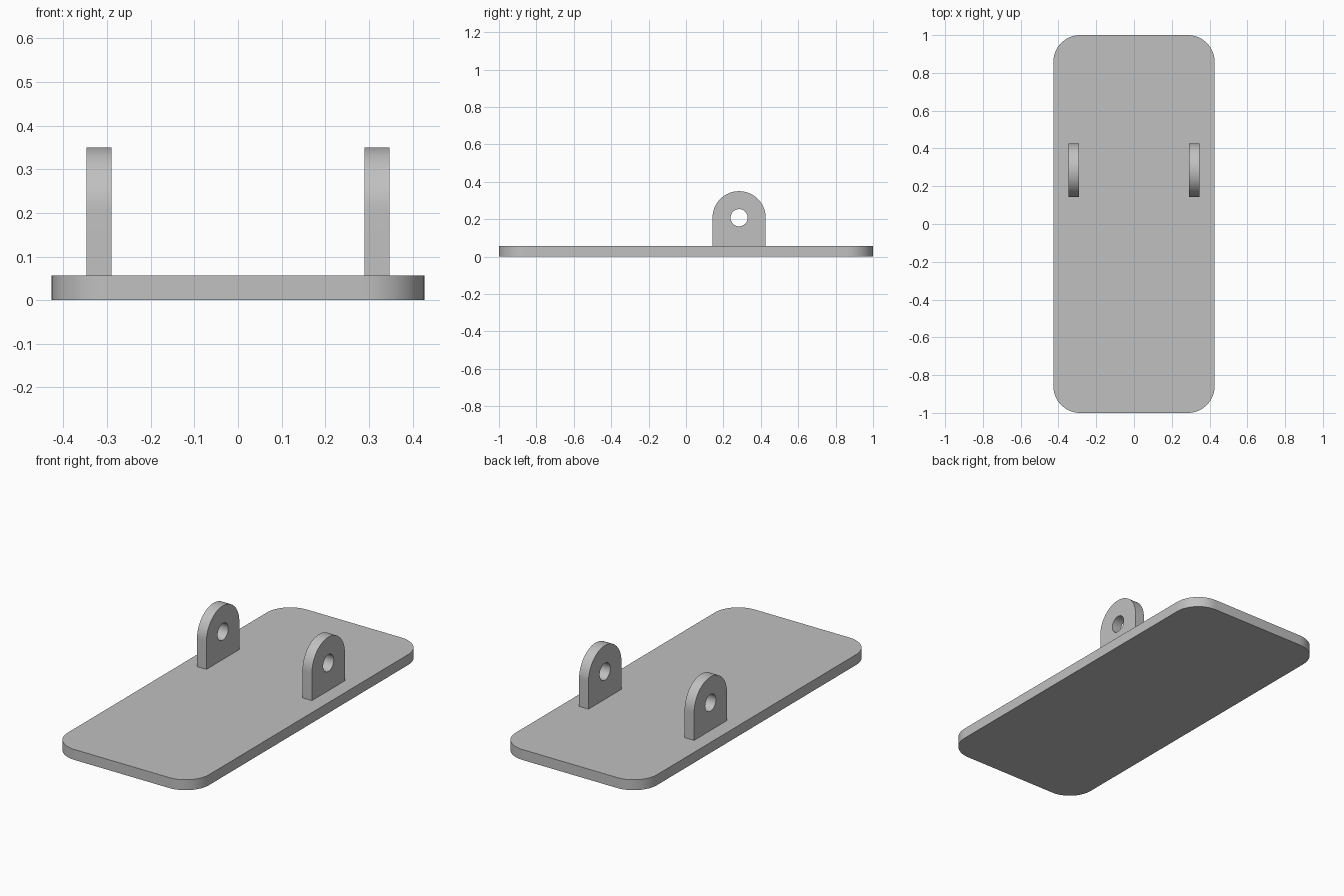
import bpy, bmesh
from math import cos, sin, pi, radians
from mathutils import Matrix, Vector

cube = bpy.data.objects.get("Cube")
if cube:
    bpy.data.objects.remove(cube, do_unlink=True)

THICK = 0.057          # plate and lug thickness
HALF_W, HALF_L = 0.427, 1.0
RADIUS = 0.142         # plate corners and lug tops
HOLE = 0.046
LUG_X, LUG_Y, LUG_Z = 0.29, 0.284, 0.208

grey = bpy.data.materials.new("light grey")
grey.use_nodes = True
colour = (0.53, 0.53, 0.53, 1)
grey.diffuse_color = colour
grey.node_tree.nodes["Principled BSDF"].inputs["Base Color"].default_value = colour


def arc(cx, cy, r, start, end, steps):
    """Points along an arc, angles in degrees."""
    angles = [radians(start + (end - start) * i / steps) for i in range(steps + 1)]
    return [(cx + r * cos(a), cy + r * sin(a)) for a in angles]


def extruded(name, loops, depth, matrix):
    """Fill closed outlines (later ones are holes) and extrude along local z."""
    bm = bmesh.new()
    edges = []
    for loop in loops:
        verts = [bm.verts.new((x, y, 0)) for x, y in loop]
        edges += [bm.edges.new((v, verts[i - 1])) for i, v in enumerate(verts)]
    bmesh.ops.triangle_fill(bm, edges=edges, use_beauty=True, normal=Vector((0, 0, 1)))
    result = bmesh.ops.extrude_face_region(bm, geom=bm.faces[:], use_keep_orig=True)
    top = [g for g in result["geom"] if isinstance(g, bmesh.types.BMVert)]
    bmesh.ops.translate(bm, verts=top, vec=(0, 0, depth))
    bmesh.ops.recalc_face_normals(bm, faces=bm.faces[:])
    bmesh.ops.dissolve_limit(bm, angle_limit=radians(0.5), verts=bm.verts[:], edges=bm.edges[:])
    bm.transform(matrix)
    mesh = bpy.data.meshes.new(name)
    bm.to_mesh(mesh)
    bm.free()
    mesh.materials.append(grey)
    obj = bpy.data.objects.new(name, mesh)
    bpy.context.collection.objects.link(obj)
    bpy.ops.object.select_all(action="DESELECT")
    obj.select_set(True)
    bpy.context.view_layer.objects.active = obj
    bpy.ops.object.shade_smooth_by_angle(angle=radians(30))
    return obj


# Base plate with rounded corners
outline = []
for sx, sy, start in ((1, 1, 0), (-1, 1, 90), (-1, -1, 180), (1, -1, 270)):
    outline += arc(sx * (HALF_W - RADIUS), sy * (HALF_L - RADIUS), RADIUS, start, start + 90, 16)
extruded("base_plate", [outline], THICK, Matrix())

# Two upright lugs, round-topped, each with a pin hole
lug = arc(0, 0, RADIUS, 0, 180, 32)
foot = THICK - LUG_Z
lug += [(-RADIUS, foot), (RADIUS, foot)]
hole = arc(0, 0, HOLE, 0, 360, 32)[:-1]
# Local x, y, z become world y, z, x
stand = Matrix(((0, 0, 1, 0), (1, 0, 0, 0), (0, 1, 0, 0), (0, 0, 0, 1)))
for name, x in (("left_lug", LUG_X), ("right_lug", -LUG_X - THICK)):
    extruded(name, [lug, hole], THICK, Matrix.Translation((x, LUG_Y, LUG_Z)) @ stand)
